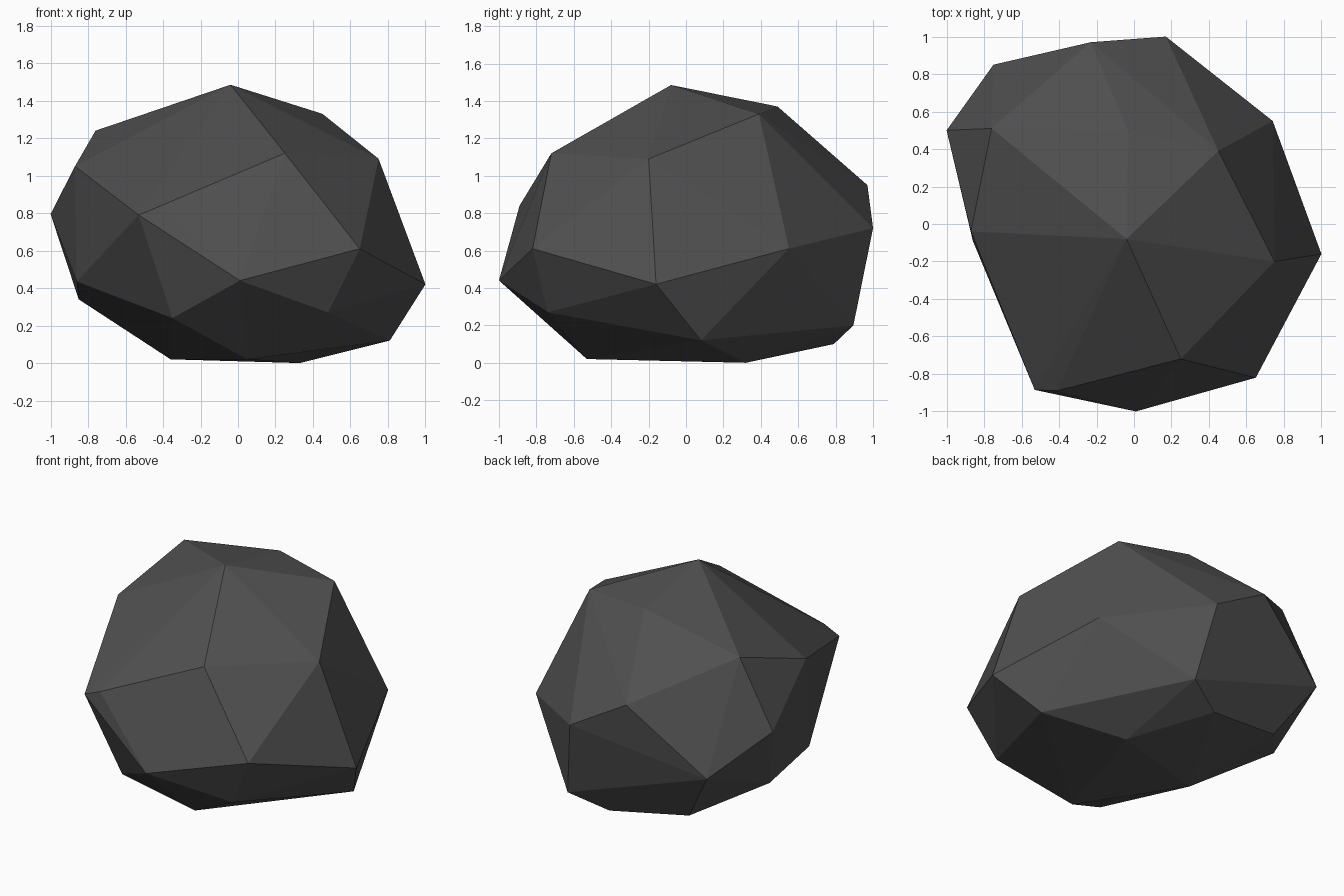
import bpy, bmesh

if "Cube" in bpy.data.objects:
    bpy.data.objects.remove(bpy.data.objects["Cube"])

# Corner points of the faceted boulder, ring by ring
crown = [(-.04, -.08, 1.485), (.45, .39, 1.33), (-.03, .49, 1.37), (-.76, .51, 1.24)]
shoulder = [(.75, -.2, 1.09), (.25, -.72, 1.12), (-.41, -.89, .84),
            (-.53, -.885, .79), (-.87, -.04, 1.05), (-.23, .97, .95)]
waist = [(1.0, -.16, .42), (.65, -.82, .61), (.01, -1.0, .44), (-.86, -.09, .435),
         (-1.0, .5, .795), (-.75, .85, .54), (.17, 1.0, .72), (.74, .55, .61)]
skirt = [(.48, -.74, .27), (-.35, -.74, .24), (-.85, .32, .34), (-.52, .71, .18),
         (.26, .895, .2), (.02, .79, .1), (.81, .08, .12)]
base = [(.05, -.53, .02), (-.36, .1, .02), (.33, .32, 0)]

# Boulder: flat-faced convex skin around the corners
bm = bmesh.new()
for p in crown + shoulder + waist + skirt + base:
    bm.verts.new(p)
bmesh.ops.convex_hull(bm, input=bm.verts[:])
bmesh.ops.recalc_face_normals(bm, faces=bm.faces[:])
mesh = bpy.data.meshes.new("boulder")
bm.to_mesh(mesh)
bm.free()
boulder = bpy.data.objects.new("boulder", mesh)
bpy.context.collection.objects.link(boulder)

# Dark stone colour
stone = bpy.data.materials.new("dark_stone")
stone.diffuse_color = (.08, .08, .08, 1)
stone.use_nodes = True
stone.node_tree.nodes["Principled BSDF"].inputs["Base Color"].default_value = stone.diffuse_color
mesh.materials.append(stone)
